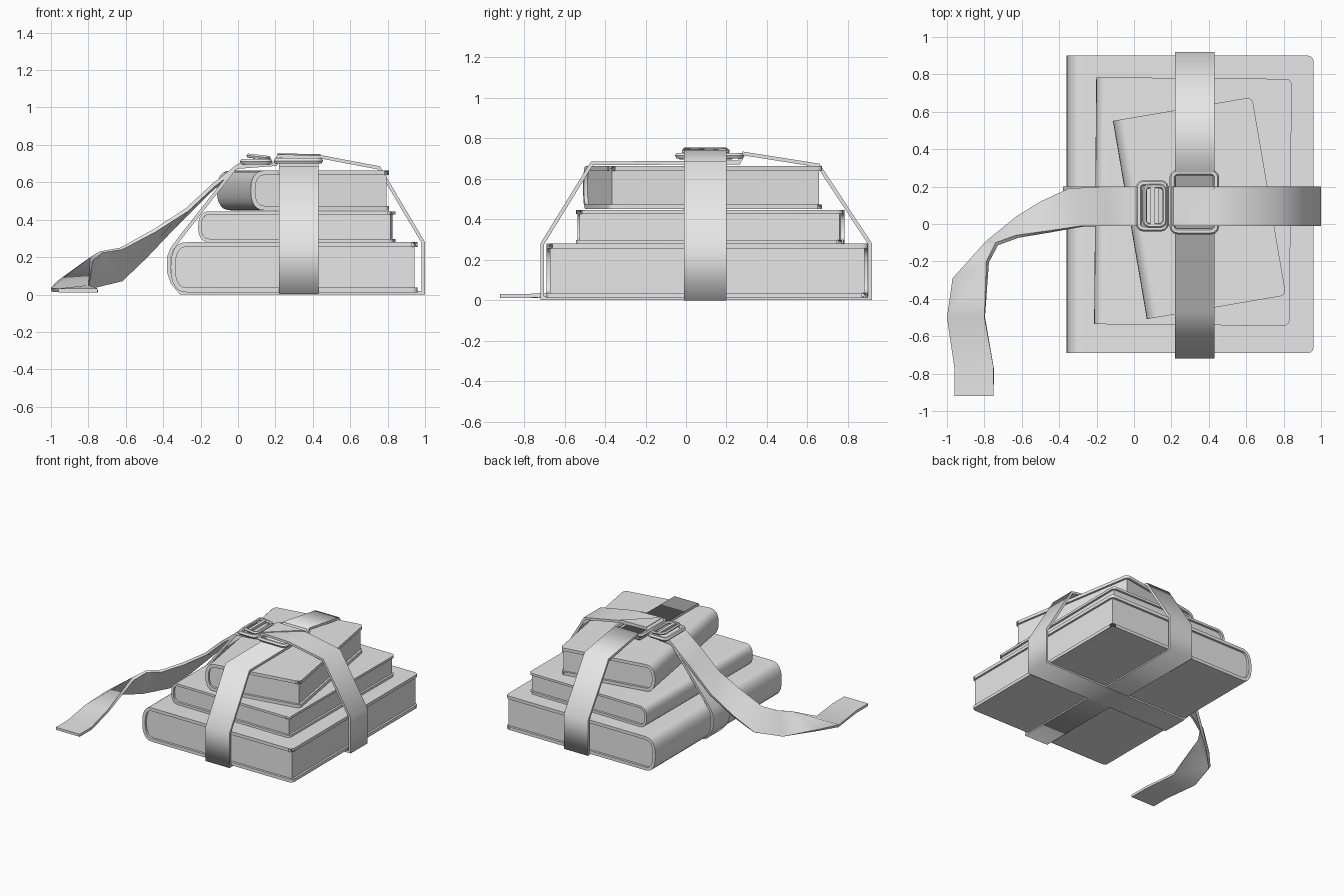
import bpy, bmesh, math
from mathutils import Vector, Matrix

if "Cube" in bpy.data.objects:
    bpy.data.objects.remove(bpy.data.objects["Cube"])

grey = bpy.data.materials.new("plain grey")
grey.diffuse_color = (0.8, 0.8, 0.8, 1)
grey.use_nodes = True
grey.node_tree.nodes["Principled BSDF"].inputs["Base Color"].default_value = grey.diffuse_color


def finish(name, bm):
    bmesh.ops.recalc_face_normals(bm, faces=bm.faces)
    me = bpy.data.meshes.new(name)
    bm.to_mesh(me)
    bm.free()
    ob = bpy.data.objects.new(name, me)
    bpy.context.collection.objects.link(ob)
    me.materials.append(grey)
    return ob


def smooth_angle(ob, deg=35):
    bpy.ops.object.select_all(action='DESELECT')
    ob.select_set(True)
    bpy.context.view_layer.objects.active = ob
    bpy.ops.object.shade_smooth_by_angle(angle=math.radians(deg))


def spine_profile(w, h, bulge, inset, fore):
    """Points from the top fore-edge round the spine to the bottom fore-edge."""
    pts = [(w / 2 - fore, h - inset)]
    n = 12
    for i in range(n + 1):
        a = math.pi * (0.5 + i / n)
        c, s = math.cos(a), math.sin(a)
        x = -w / 2 + bulge + (bulge - inset) * math.copysign(abs(c) ** 0.85, c)
        z = h / 2 + (h / 2 - inset) * math.copysign(abs(s) ** 0.8, s)
        pts.append((x, z))
    return pts + [(w / 2 - fore, inset)]


def book(name, w, l, z0, z1, centre, angle, bulge, board):
    h = z1 - z0
    place = Matrix.Translation((*centre, z0)) @ Matrix.Rotation(math.radians(angle), 4, 'Z')
    # C-shaped cover with rounded fore-edge corners
    bm = bmesh.new()
    outer = spine_profile(w, h, bulge, 0, 0)
    inner = spine_profile(w, h, bulge, board, 0)
    rings = [[[bm.verts.new((x, y, z)) for x, z in p] for p in (outer, inner)]
             for y in (-l / 2, l / 2)]
    (o0, i0), (o1, i1) = rings
    for k in range(len(outer) - 1):
        for a, b in ((o0, o1), (i0, i1), (o0, i0), (o1, i1)):
            bm.faces.new((a[k], a[k + 1], b[k + 1], b[k]))
    for k in (0, -1):
        bm.faces.new((o0[k], o1[k], i1[k], i0[k]))
    bm.edges.ensure_lookup_table()
    corners = [e for e in bm.edges
               if all(v.co.x > w / 2 - 1e-4 for v in e.verts)
               and abs(e.verts[0].co.y - e.verts[1].co.y) < 1e-4]
    bmesh.ops.bevel(bm, geom=corners, offset=0.03, segments=3, affect='EDGES', profile=0.5)
    bm.transform(place)
    smooth_angle(finish(name + "_cover", bm))
    # page block
    bm = bmesh.new()
    pts = spine_profile(w, h, bulge, board * 0.98, 0.016)
    face = bm.faces.new([bm.verts.new((x, -l / 2 + 0.018, z)) for x, z in pts])
    ext = bmesh.ops.extrude_face_region(bm, geom=[face], use_keep_orig=True)
    bmesh.ops.translate(bm, vec=(0, l - 0.036, 0),
                        verts=[v for v in ext["geom"] if isinstance(v, bmesh.types.BMVert)])
    bm.transform(place)
    smooth_angle(finish(name + "_pages", bm))


def ribbon(name, stations, t, closed=False):
    """Strap through pairs of edge points, thickened by t, smooth along its length."""
    st = [(Vector(a), Vector(b)) for a, b in stations]
    n = len(st)
    segs = n if closed else n - 1
    norms = []
    for i in range(segs):
        (a, b), (c, d) = st[i], st[(i + 1) % n]
        norms.append((c + d - a - b).cross(b - a + d - c).normalized())
    bm = bmesh.new()
    rows = []
    for i, (a, b) in enumerate(st):
        p = norms[i - 1] if (closed or i > 0) else norms[0]
        q = norms[i] if i < segs else norms[-1]
        m = (p + q).normalized()
        off = m * t / max(m.dot(q), 0.5)
        rows.append([bm.verts.new(v) for v in (a, b, b + off, a + off)])
    for i in range(segs):
        r, s = rows[i], rows[(i + 1) % n]
        for k in range(4):
            f = bm.faces.new((r[k], r[(k + 1) % 4], s[(k + 1) % 4], s[k]))
            f.smooth = True
            bm.edges.get((r[k], s[k])).smooth = False
    if not closed:
        for r in (rows[0], rows[-1]):
            f = bm.faces.new(r)
            for e in f.edges:
                e.smooth = False
    return finish(name, bm)


def frame(name, x0, x1, y0, y1, z, r, tilt=0.0, corner=0.025):
    """Rounded rectangular wire loop; tilt raises its left side."""
    cu = bpy.data.curves.new(name, 'CURVE')
    cu.dimensions = '3D'
    cu.bevel_depth = r
    cu.bevel_resolution = 1
    sp = cu.splines.new('POLY')
    pts = []
    x0, x1, y0, y1 = x0 + r, x1 - r, y0 + r, y1 - r
    for cx, cy, a0 in ((x1, y1, 0), (x0, y1, 90), (x0, y0, 180), (x1, y0, 270)):
        sx, sy = (1 if cx == x1 else -1), (1 if cy == y1 else -1)
        for k in range(4):
            a = math.radians(a0 + 30 * k)
            x = cx - sx * corner + corner * math.cos(a)
            y = cy - sy * corner + corner * math.sin(a)
            pts.append((x, y, z + tilt * (x1 - x) / (x1 - x0), 1))
    sp.points.add(len(pts) - 1)
    for p, co in zip(sp.points, pts):
        p.co = co
    sp.use_cyclic_u = True
    ob = bpy.data.objects.new(name, cu)
    bpy.context.collection.objects.link(ob)
    cu.materials.append(grey)
    bpy.ops.object.select_all(action='DESELECT')
    ob.select_set(True)
    bpy.context.view_layer.objects.active = ob
    bpy.ops.object.convert(target='MESH')
    smooth_angle(bpy.context.object, 50)


# stacked books
book("large_book", 1.32, 1.59, 0.012, 0.28, (0.30, 0.105), 0, 0.085, 0.025)
book("middle_book", 1.045, 1.32, 0.28, 0.445, (0.315, 0.12), -0.5, 0.06, 0.018)
book("small_book", 0.755, 1.075, 0.45, 0.663, (0.35, 0.085), 9.7, 0.075, 0.024)

# strap running front to back
path = [(0.92, 0.002), (0.92, 0.28), (0.66, 0.675), (0.28, 0.735), (0.255, 0.69),
        (-0.47, 0.686), (-0.72, 0.28), (-0.72, 0.002)]
ribbon("lengthwise_strap", [((0.43, y, z), (0.22, y, z)) for y, z in path], 0.018, True)

# strap running side to side
path = [(1.0, 0), (1.0, 0.28), (0.76, 0.685), (0.46, 0.742), (0.21, 0.75), (0.195, 0.705),
        (0.0, 0.69), (-0.02, 0.685), (-0.30, 0.33), (-0.36, 0.25), (-0.38, 0.2),
        (-0.38, 0.12), (-0.36, 0.06), (-0.31, 0)]
ribbon("crosswise_strap", [((x, -0.01, z), (x, 0.2, z)) for x, z in path], 0.018, True)

# folded corner where the straps meet
bm = bmesh.new()
low = [bm.verts.new(p) for p in ((0.21, -0.01, 0.745), (0.44, 0.2, 0.742), (0.21, 0.2, 0.745))]
high = [bm.verts.new(v.co + Vector((0, 0, 0.009))) for v in low]
bm.faces.new(low)
bm.faces.new(high)
for k in range(3):
    bm.faces.new((low[k], low[(k + 1) % 3], high[(k + 1) % 3], high[k]))
finish("strap_fold", bm)

# loose strap end, twisting down to the floor
ribbon("loose_strap_end", [
    ((0.13, -0.01, 0.715), (0.13, 0.2, 0.715)),
    ((-0.0, -0.01, 0.70), (-0.0, 0.2, 0.70)),
    ((-0.14, -0.01, 0.59), (-0.17, 0.2, 0.55)),
    ((-0.28, -0.01, 0.46), (-0.35, 0.19, 0.37)),
    ((-0.45, -0.035, 0.35), (-0.50, 0.12, 0.21)),
    ((-0.63, -0.06, 0.25), (-0.63, 0.04, 0.08)),
    ((-0.74, -0.10, 0.23), (-0.79, -0.09, 0.04)),
    ((-0.79, -0.20, 0.20), (-0.97, -0.29, 0.07)),
    ((-0.80, -0.50, 0.05), (-1.0, -0.50, 0.035)),
    ((-0.75, -0.77, 0.032), (-0.96, -0.77, 0.032)),
    ((-0.75, -0.92, 0.032), (-0.96, -0.92, 0.032))], 0.02)

# metal buckle pieces
frame("square_ring", 0.19, 0.455, -0.055, 0.29, 0.715, 0.016)
frame("buckle_frame", 0.01, 0.185, -0.04, 0.235, 0.71, 0.016)
frame("buckle_catch", 0.045, 0.175, -0.02, 0.215, 0.73, 0.012, 0.012)
bm = bmesh.new()
bmesh.ops.create_cube(bm, size=1, matrix=Matrix.Translation((0.1, 0.1, 0.735))
                      @ Matrix.Diagonal((0.024, 0.22, 0.02, 1)))
finish("buckle_bar", bm)
